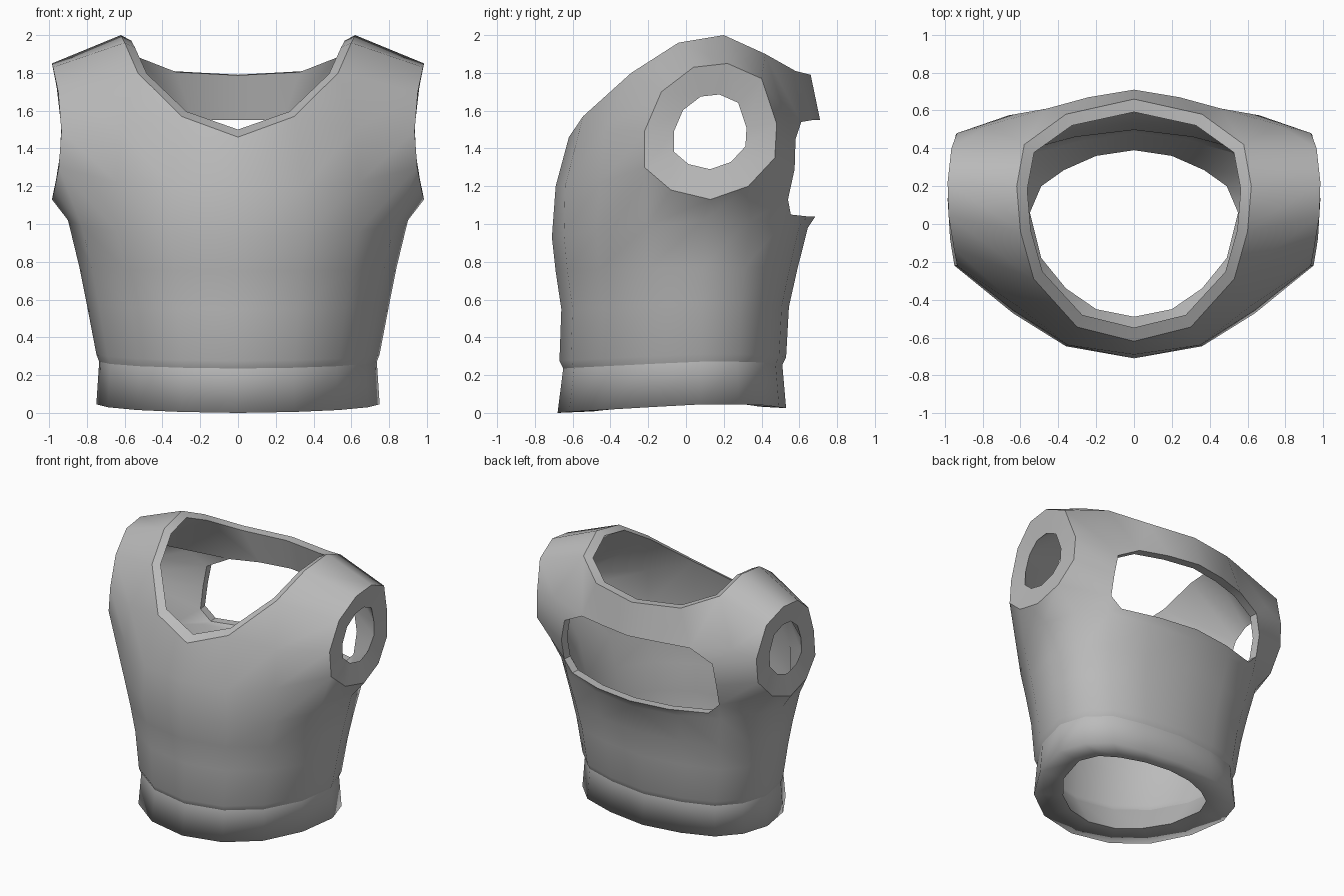
import bpy, bmesh
from mathutils import Vector

if "Cube" in bpy.data.objects:
    bpy.data.objects.remove(bpy.data.objects["Cube"])

verts, faces = {}, []


def put(prefix, points):
    for i, p in enumerate(points):
        verts[f"{prefix}{i}"] = Vector(p)


# Torso rings: half profile from front centre to back centre
profile = [(0, -1), (.40, -.91), (.71, -.665), (.92, -.29), (1, .15),
           (.915, .53), (.725, .80), (.40, .93), (0, 1)]
sag = [0, .005, .015, .03, .045, .045, .04, .03, .025]
# height, front depth, half width, back depth, amount of sag
rings = [(0, .68, .75, .53, 1), (.235, .65, .735, .51, .8), (.275, .67, .75, .53, .8),
         (.55, .66, .80, .545, .5), (.75, .69, .84, .59, .5), (.93, .71, .90, .645, 2)]
for r, (z, front, side, back, k) in enumerate(rings):
    name = "T" if r == 5 else f"R{r}_"
    put(name, [(ux * side, uy * (front if uy < 0 else back), z + s * k)
               for (ux, uy), s in zip(profile, sag)])
rows = [f"R{r}_" for r in range(5)] + ["T"]
for low, high in zip(rows, rows[1:]):
    for c in range(8):
        faces.append([f"{low}{c}", f"{low}{c+1}", f"{high}{c+1}", f"{high}{c}"])

# Neckline, chest, shoulder blade and back opening
put("N", [(0, -.62, 1.46), (.30, -.545, 1.57), (.53, -.29, 1.80), (.60, -.04, 1.96),
          (.62, .20, 2.0), (.58, .42, 1.90), (.36, .58, 1.81), (0, .66, 1.79)])
put("F", [(0, -.69, 1.2), (.35, -.64, 1.2), (.64, -.455, 1.22)])
put("G", [(.62, -.43, 1.5)])
put("K", [(.76, .525, 1.58)])
put("H", [(0, .71, 1.55), (.24, .67, 1.55), (.46, .61, 1.54), (.63, .58, 1.45),
          (.66, .575, 1.29), (.66, .54, 1.13), (.58, .555, 1.05),
          (.30, .645, 1.04), (0, .685, 1.04)])

# Armhole rim, slightly hollow when seen from the front
arm = [(-.13, 1.70), (.04, 1.83), (.22, 1.85), (.40, 1.77), (.48, 1.53), (.47, 1.35),
       (.33, 1.20), (.13, 1.13), (-.08, 1.18), (-.22, 1.30), (-.22, 1.49)]


def arm_point(y, z, scale=1):
    y, z = .125 + (y - .125) * scale, 1.485 + (z - 1.485) * scale
    return Vector((.935 + .05 * ((z - 1.49) / .36) ** 2, y, z))


put("A", [arm_point(y, z) for y, z in arm])

# Upper body panels
panels = """T0 T1 F1 F0,T1 T2 F2 F1,T2 T3 A9 F2,T3 A8 A9,T3 T4 A7 A8,T4 T5 A6 A7,
F0 F1 N1 N0,F1 F2 G0 N1,F2 A9 A10 G0,G0 A10 A0 N2,N1 G0 N2,N2 A0 A1 N3,N3 A1 A2 N4,
N4 A2 A3 N5,N5 A3 K0 H2,A3 A4 K0,K0 A4 H3,K0 H3 H2,A4 A5 H4 H3,A5 A6 H5 H4,A6 T5 H5,
N7 N6 H1 H0,N6 N5 H2 H1,H5 T5 T6 H6,H6 T6 T7 H7,H7 T7 T8 H8"""
faces += [p.split() for p in panels.split(",")]

# Outer skin of the right half
bm = bmesh.new()
outer = {n: bm.verts.new(p) for n, p in verts.items()}
for f in faces:
    bm.faces.new([outer[n] for n in f])
bmesh.ops.recalc_face_normals(bm, faces=bm.faces[:])
bm.normal_update()
sign = 1 if outer["F0"].normal.y < 0 else -1
rim = [e for e in bm.edges if e.is_boundary
       and not all(abs(v.co.x) < 1e-5 for v in e.verts)]

# Hem opening, narrower than the hem itself
hem = [(0, -.49), (.20, -.45), (.36, -.34), (.49, -.18), (.55, .06),
       (.49, .20), (.37, .285), (.20, .36), (0, .39)]


def inner_point(name, v):
    """Lining position behind an outer vertex."""
    x, y, z = v.co
    if name[0] == "N":
        return Vector((x * .91, .04 + (y - .04) * .89, z + .04 - .13 * (z - 1.46)))
    if name[0] == "A":
        return arm_point(y, z, .55)
    if name.startswith("R0_"):
        hx, hy = hem[int(name[3:])]
        return Vector((hx, hy, z + .008))
    n = v.normal * sign
    if abs(x) < 1e-5:
        n.x = 0
    if name[0] == "H":
        n.z = 0
        n.x *= .15
    n.normalize()
    return v.co - n * (.035 + .03 * min(1, max(0, (z - .3) / .6)))


# Lining and the rims joining it to the outer skin
spots = {n: inner_point(n, v) for n, v in outer.items()}
inner = {n: bm.verts.new(p) for n, p in spots.items()}
partner = {outer[n]: inner[n] for n in outer}
for f in faces:
    bm.faces.new([inner[n] for n in reversed(f)])
for e in rim:
    a, b = e.verts
    bm.faces.new([a, b, partner[b], partner[a]])
bmesh.ops.recalc_face_normals(bm, faces=bm.faces[:])

# Crisp rims and waist seam, soft hem and lining
group = {}
for n in outer:
    key = n.split("_")[0] if n[0] == "R" else n[0]
    group[outer[n]], group[inner[n]] = key, key + "in"
for e in bm.edges:
    a, b = (group[v] for v in e.verts)
    lining = a.endswith("in") and b.endswith("in")
    e.smooth = e.calc_face_angle(0) < (1.3 if lining else .75)
    if a == b and (a[0] in "NAH" or a[:2] == "R1"):
        e.smooth = False
    if a == b == "R0":
        e.smooth = True
for f in bm.faces:
    f.smooth = True

# Left half
bmesh.ops.mirror(bm, geom=bm.verts[:] + bm.edges[:] + bm.faces[:], axis='X', merge_dist=.0005)
bmesh.ops.remove_doubles(bm, verts=bm.verts[:], dist=.0005)
bmesh.ops.recalc_face_normals(bm, faces=bm.faces[:])

mesh = bpy.data.meshes.new("vest")
bm.to_mesh(mesh)
bm.free()
vest = bpy.data.objects.new("vest", mesh)
bpy.context.collection.objects.link(vest)
grey = bpy.data.materials.new("plain grey")
grey.diffuse_color = (.5, .5, .5, 1)
grey.use_nodes = True
grey.node_tree.nodes["Principled BSDF"].inputs["Base Color"].default_value = grey.diffuse_color
mesh.materials.append(grey)
